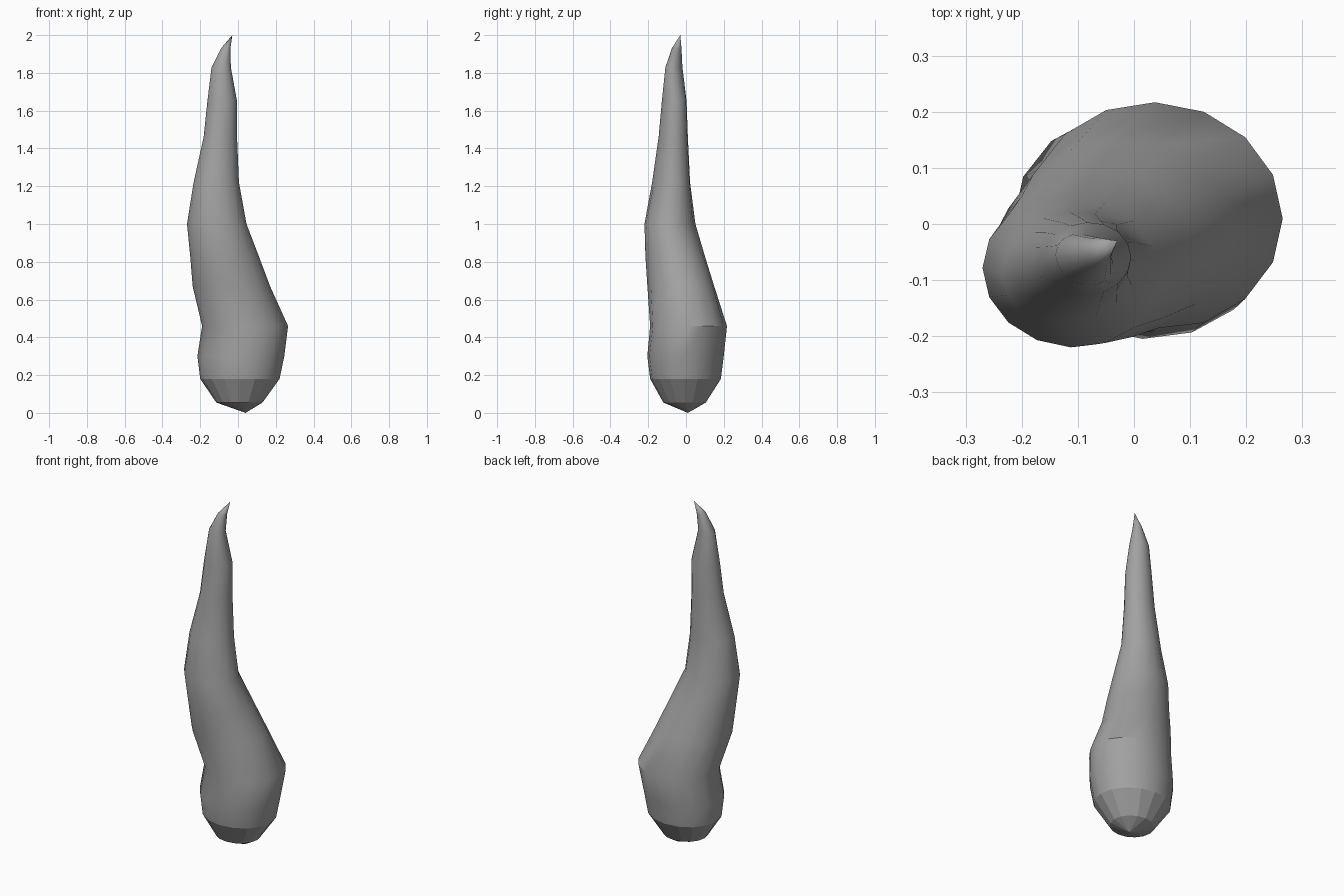
import bpy, bmesh
from math import cos, sin, pi, sqrt, radians

if "Cube" in bpy.data.objects:
    bpy.data.objects.remove(bpy.data.objects["Cube"])

SIDES = 16

# Cross-sections: height, x min, x max, y min, y max, diagonal skew
SECTIONS = [
    (0.055, -0.115, 0.13, -0.12, 0.105, 0.0),
    (0.18, -0.20, 0.22, -0.19, 0.185, -0.05),
    (0.30, -0.215, 0.245, -0.205, 0.20, -0.05),
    (0.46, -0.19, 0.265, -0.19, 0.217, -0.02),
    (0.67, -0.24, 0.17, -0.205, 0.15, 0.08),
    (0.83, -0.253, 0.11, -0.215, 0.10, 0.03),
    (1.00, -0.27, 0.045, -0.22, 0.05, -0.05),
    (1.22, -0.235, 0.005, -0.18, 0.022, 0.1),
    (1.46, -0.182, -0.005, -0.145, 0.01, 0.05),
    (1.65, -0.162, -0.005, -0.128, 0.003, 0.05),
    (1.83, -0.14, -0.038, -0.11, -0.018, -0.2),
    (1.93, -0.09, -0.04, -0.075, -0.024, 0.0),
]


def ring(bm, section):
    """One skewed elliptical loop of vertices."""
    z, x0, x1, y0, y1, skew = section
    cx, cy, a, b = (x0 + x1) / 2, (y0 + y1) / 2, (x1 - x0) / 2, (y1 - y0) / 2
    loop = []
    for i in range(SIDES):
        t = 2 * pi * i / SIDES
        x = cx + a * cos(t)
        y = cy + b * (skew * cos(t) + sqrt(1 - skew * skew) * sin(t))
        loop.append(bm.verts.new((x, y, z)))
    return loop


# Curved horn body: stacked loops closed by a blunt base and a sharp tip
bm = bmesh.new()
rings = [ring(bm, s) for s in SECTIONS]
base = bm.verts.new((0.04, 0.01, 0.0))
tip = bm.verts.new((-0.03, -0.03, 2.0))
for i in range(SIDES):
    j = (i + 1) % SIDES
    for lo, hi in zip(rings, rings[1:]):
        bm.faces.new((lo[i], lo[j], hi[j], hi[i]))
    bm.faces.new((base, rings[0][j], rings[0][i]))
    bm.faces.new((rings[-1][i], rings[-1][j], tip))
bmesh.ops.recalc_face_normals(bm, faces=bm.faces)

mesh = bpy.data.meshes.new("curved_horn")
bm.to_mesh(mesh)
bm.free()
horn = bpy.data.objects.new("curved_horn", mesh)
bpy.context.collection.objects.link(horn)
bpy.context.view_layer.objects.active = horn
horn.select_set(True)
bpy.ops.object.shade_smooth_by_angle(angle=radians(30))

# Faceted base
for poly in mesh.polygons:
    if poly.center.z < 0.15:
        poly.use_smooth = False

# Dark grey surface
dark = bpy.data.materials.new("dark_grey")
dark.diffuse_color = (0.36, 0.36, 0.36, 1)
dark.use_nodes = True
dark.node_tree.nodes["Principled BSDF"].inputs["Base Color"].default_value = dark.diffuse_color
mesh.materials.append(dark)
